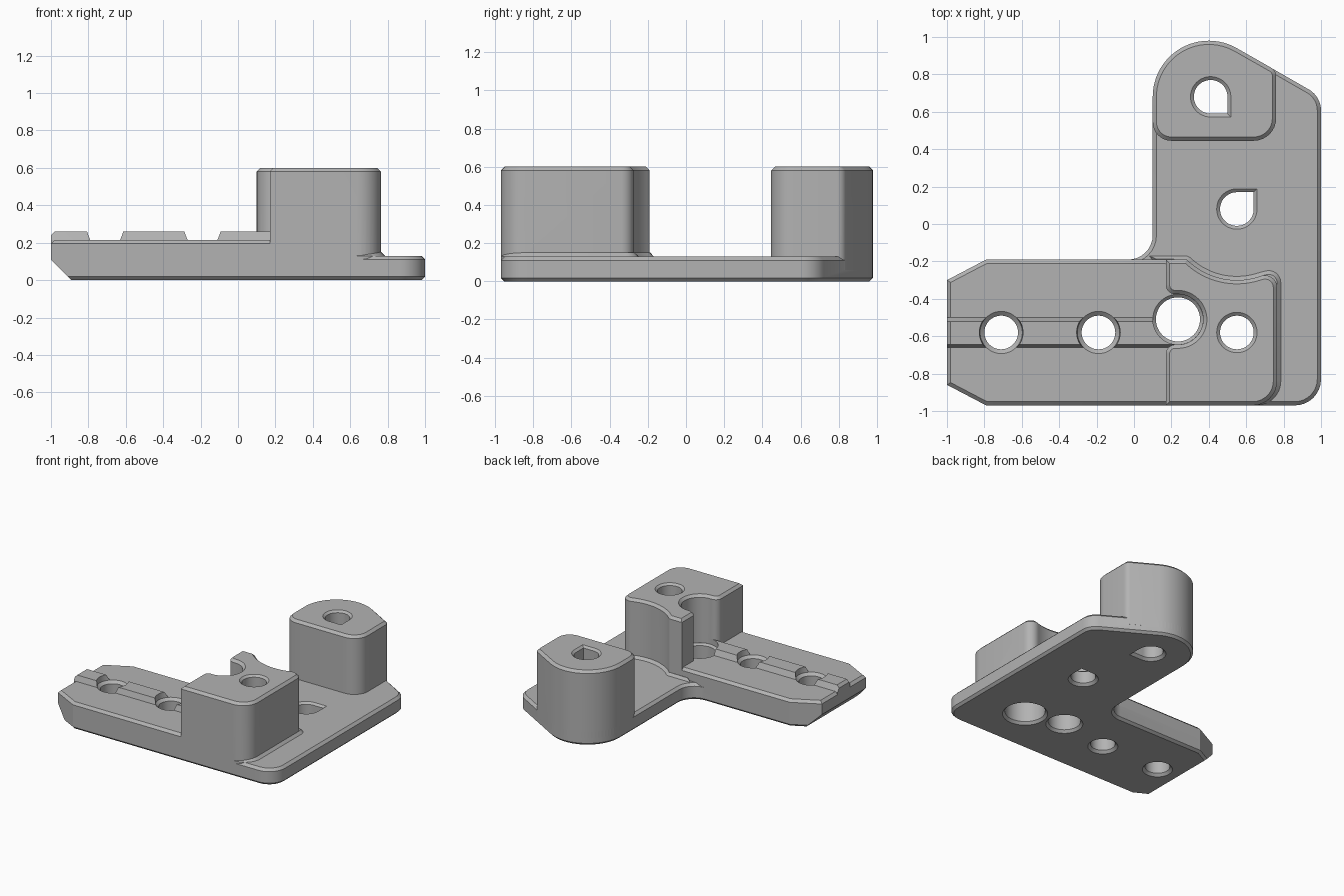
import bpy, bmesh, math
from mathutils import Vector

if "Cube" in bpy.data.objects:
    bpy.data.objects.remove(bpy.data.objects["Cube"])

grey = bpy.data.materials.new("plain grey")
grey.diffuse_color = (0.45, 0.45, 0.45, 1)
grey.use_nodes = True
grey.node_tree.nodes["Principled BSDF"].inputs["Base Color"].default_value = grey.diffuse_color


def arc(cx, cy, r, a0, a1, n=24):
    """Points on an arc, angles in degrees."""
    return [(cx + r * math.cos(math.radians(a0 + (a1 - a0) * i / n)),
             cy + r * math.sin(math.radians(a0 + (a1 - a0) * i / n))) for i in range(n + 1)]


def rounded(points, n=8):
    """Outline from (x, y) or (x, y, fillet radius) corners."""
    out = []
    for i, p in enumerate(points):
        c = Vector(p[:2])
        r = p[2] if len(p) > 2 else 0
        if r == 0:
            out.append(tuple(c))
            continue
        u = (Vector(points[i - 1][:2]) - c).normalized()
        v = (Vector(points[(i + 1) % len(points)][:2]) - c).normalized()
        half = u.angle(v) / 2
        mid = c + (u + v).normalized() * r / math.sin(half)
        s = c + u * r / math.tan(half) - mid
        e = c + v * r / math.tan(half) - mid
        turn = s.angle_signed(e)
        for k in range(n + 1):
            a = -turn * k / n
            out.append((mid.x + s.x * math.cos(a) - s.y * math.sin(a),
                        mid.y + s.x * math.sin(a) + s.y * math.cos(a)))
    return out


def loft(name, rings):
    """Closed solid through rings of 3D points."""
    bm = bmesh.new()
    vs = [[bm.verts.new(p) for p in ring] for ring in rings]
    n = len(vs[0])
    for a, b in zip(vs, vs[1:]):
        for i in range(n):
            bm.faces.new((a[i], a[(i + 1) % n], b[(i + 1) % n], b[i]))
    bm.faces.new(vs[0][::-1])
    bm.faces.new(vs[-1])
    bmesh.ops.recalc_face_normals(bm, faces=bm.faces)
    me = bpy.data.meshes.new(name)
    bm.to_mesh(me)
    bm.free()
    ob = bpy.data.objects.new(name, me)
    bpy.context.collection.objects.link(ob)
    me.materials.append(grey)
    return ob


def inset(pts, d):
    """Counter-clockwise outline moved inward by d."""
    out = []
    for i, p in enumerate(pts):
        p = Vector(p)
        e1 = (p - Vector(pts[i - 1])).normalized()
        e2 = (Vector(pts[(i + 1) % len(pts)]) - p).normalized()
        n1, n2 = Vector((-e1.y, e1.x)), Vector((-e2.y, e2.x))
        out.append(tuple(p + (n1 + n2) * d / max(0.4, 1 + n1.dot(n2))))
    return out


def prism(name, pts, z0, z1, top=0.02, bottom=0.0):
    """Upright slab with chamfered rims."""
    pts = [p for i, p in enumerate(pts) if (Vector(p) - Vector(pts[i - 1])).length > 1e-4]
    area = sum(pts[i - 1][0] * p[1] - p[0] * pts[i - 1][1] for i, p in enumerate(pts))
    if area < 0:
        pts.reverse()
    levels = [(bottom, z0)] + ([(0, z0 + bottom)] if bottom else [])
    levels += [(0, z1 - top), (top, z1)]
    return loft(name, [[(x, y, z) for x, y in inset(pts, d)] for d, z in levels])


def drill(cx, cy, levels, corner=None):
    """Round or teardrop cutter through (radius, z) levels."""
    if corner is None:
        unit = arc(0, 0, 1, 0, 360, 48)[:-1]
    else:
        s = math.copysign(1, corner)
        unit = arc(0, 0, 1, 90, 360, 36) + [(1, 1)]
        unit = [(x, s * y) for x, y in unit]
    return loft("cutter", [[(cx + x * r, cy + y * r, z) for x, y in unit] for r, z in levels])


def combine(target, other, op):
    m = target.modifiers.new(op, 'BOOLEAN')
    m.operation, m.solver, m.object = op, 'EXACT', other
    bpy.context.view_layer.objects.active = target
    bpy.ops.object.modifier_apply(modifier=m.name)
    bpy.data.objects.remove(other, do_unlink=True)


# L-shaped base plate
dome = arc(0.4, 0.68, 0.3, 60, 180)
base = rounded([(-0.79, -0.97), (1, -0.97, 0.14), (1, 0.682, 0.13)] + dome
               + [(0.1, -0.19, 0.13), (-0.79, -0.19), (-1, -0.3), (-1, -0.86)])
bracket = prism("bracket", base, 0, 0.13, 0.02, 0.018)

# Raised arm with a tapered rail
arm = prism("arm", [(-0.79, -0.97), (0.42, -0.97), (0.42, -0.36), (0.17, -0.19),
                    (-0.79, -0.19), (-1, -0.3), (-1, -0.86)], 0.06, 0.215)
rail = loft("rail", [[(x, -0.66, 0.16), (x, -0.5, 0.16), (x, -0.5, 0.215),
                      (x, -0.52, z), (x, -0.645, z), (x, -0.66, 0.215)]
                     for x, z in ((-1, 0.24), (-0.98, 0.26), (0.25, 0.26))])


# Front post: scooped around the middle hole and around the large hole
def front_outline(g, left):
    scoop = arc(0.55, 0.08, 0.38 - g, 288, 226)
    return ([(0.765 + g, -0.97, 0.13), (0.765 + g, -0.249 + g, 0.065)] + scoop
            + [(0.28, -0.19 + g)] + left)


groove = ([(0.17, -0.19), (0.17, -0.375, 0.05)] + arc(0.235, -0.51, 0.135, 90, -90)
          + [(0.17, -0.645, 0.05), (0.17, -0.97)])
front_post = prism("front_post", rounded(front_outline(0, groove)), 0.06, 0.6)
foot = prism("foot", rounded(front_outline(0.02, [(0.08, -0.17), (0.2, -0.3), (0.2, -0.97)])),
             0.06, 0.15)

# Back post
back_post = prism("back_post", rounded([(0.1, 0.445, 0.1), (0.76, 0.445, 0.12),
                                        (0.76, 0.8205, 0.05)] + dome), 0.06, 0.6)

for part in (arm, rail, foot, front_post, back_post):
    combine(bracket, part, 'UNION')

# Undercut at the arm tip
tip = loft("cutter", [[(-1.1, y, -0.1), (-0.79, y, -0.1), (-1.1, y, 0.21)] for y in (-1.1, 0)])

# Holes with countersunk rims
mouth = [(0.13, -0.02), (0.11, 0), (0.09, 0.02)]
cutters = [tip]
for x in (-0.71, -0.19):
    cutters.append(drill(x, -0.58, mouth + [(0.09, 0.195), (0.113, 0.215), (0.12, 0.3)]))
cutters.append(drill(0.235, -0.51, [(0.155, -0.02), (0.135, 0), (0.118, 0.02),
                                    (0.118, 0.2), (0.1345, 0.215), (0.1345, 0.3)]))
cutters.append(drill(0.55, -0.58, [(0.185, -0.02), (0.165, 0), (0.147, 0.02), (0.147, 0.35),
                                   (0.09, 0.35), (0.09, 0.585), (0.108, 0.6), (0.132, 0.62)]))
cutters.append(drill(0.41, 0.68, mouth + [(0.09, 0.585), (0.108, 0.6), (0.132, 0.62)], -1))
cutters.append(drill(0.55, 0.08, mouth + [(0.09, 0.115), (0.108, 0.13), (0.132, 0.15)], 1))
for c in cutters:
    combine(bracket, c, 'DIFFERENCE')

# Smooth curved walls, crisp chamfers
bracket.select_set(True)
bpy.context.view_layer.objects.active = bracket
bpy.ops.object.shade_smooth_by_angle(angle=math.radians(25))
